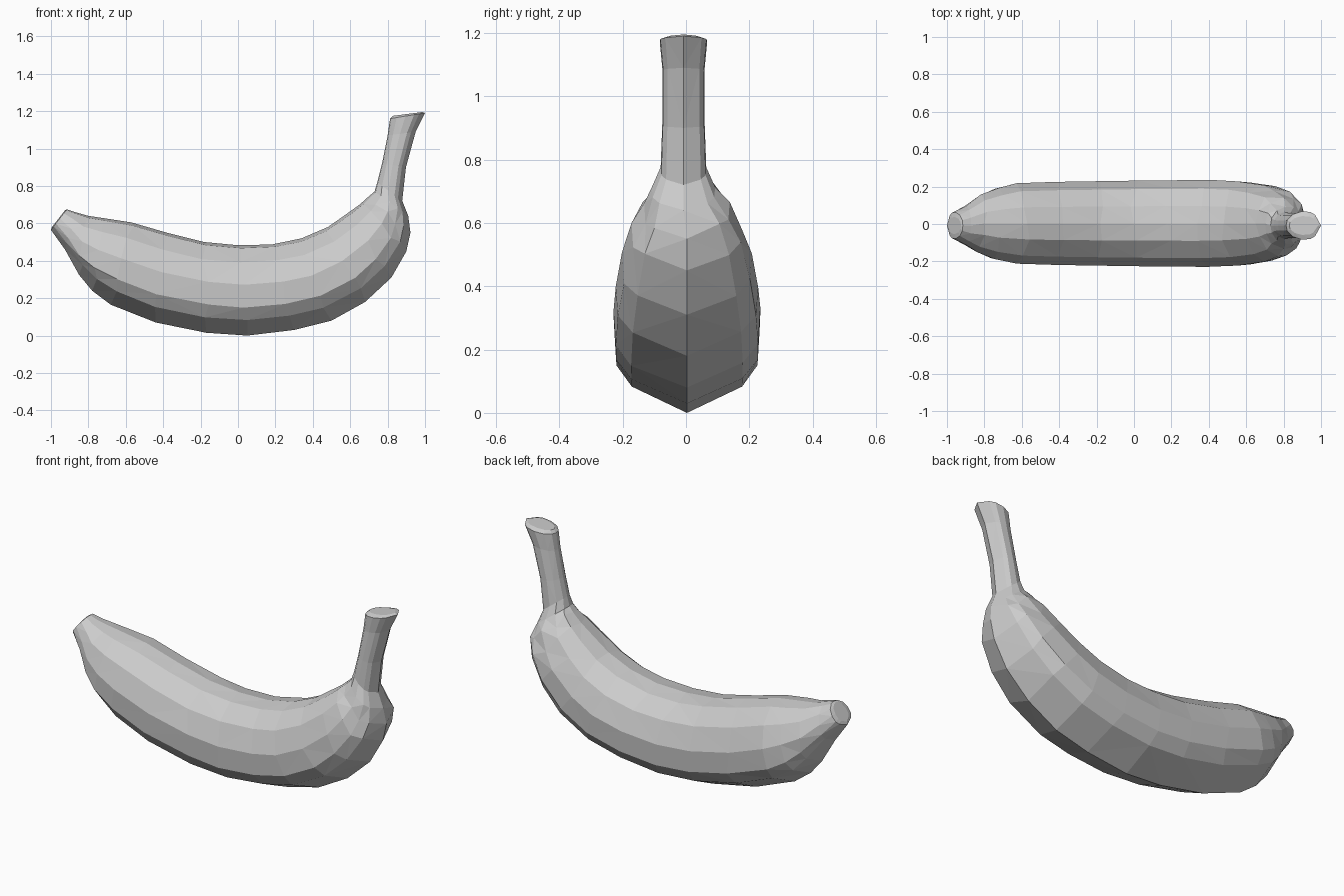
import bpy, bmesh, random
from mathutils import Vector

cube = bpy.data.objects.get("Cube")
if cube:
    bpy.data.objects.remove(cube, do_unlink=True)
random.seed(4)

skin = bpy.data.materials.new("plain_grey")
skin.use_nodes = True
skin.diffuse_color = (0.6, 0.6, 0.6, 1)
skin.node_tree.nodes["Principled BSDF"].inputs["Base Color"].default_value = (0.6, 0.6, 0.6, 1)

# Half cross-section: sideways and inward, from the outer ridge to the inner ridge
HALF = [(0, -1), (.76, -.66), (.97, -.38), (1, .12), (.8, .62), (.4, .93), (0, 1)]
SECTION = HALF + [(-s, h) for s, h in HALF[-2:0:-1]]

# Rings from blossom tip to stalk: inner x, z, outer x, z, half width
RINGS = [
    (-.925, .67, -.995, .58, .045), (-.915, .675, -1, .565, .07),
    (-.87, .66, -.925, .46, .105), (-.8, .64, -.85, .325, .155),
    (-.7, .625, -.78, .24, .19), (-.57, .605, -.68, .165, .215),
    (-.38, .55, -.44, .07, .222), (-.18, .5, -.17, .015, .226),
    (0, .483, .05, 0, .229), (.18, .487, .3, .03, .231),
    (.34, .52, .5, .08, .232), (.48, .58, .68, .18, .225),
    (.58, .65, .82, .31, .205), (.65, .7, .9, .45, .175),
    (.7, .745, .922, .55, .135), (.73, .77, .91, .64, .1),
    (.745, .82, .878, .72, .072), (.77, .92, .898, .9, .067),
    (.8, 1.07, .95, 1.09, .066), (.813, 1.16, 1, 1.19, .075),
    (.83, 1.175, .985, 1.195, .05),
]

bm = bmesh.new()
loops = []
for i, (ix, iz, ox, oz, width) in enumerate(RINGS):
    inner, outer = Vector((ix, 0, iz)), Vector((ox, 0, oz))
    mid, half = (inner + outer) / 2, (inner - outer) / 2
    lean = -.008 if i < 3 or i > 14 else .003
    along = half.cross(Vector((0, 1, 0))).normalized()
    loop = []
    for side, height in SECTION:
        p = mid + half * height + Vector((0, side * width + lean, 0))
        # Small shift along the body for irregular facets
        if side and 2 < i < 15:
            p += along * random.uniform(-.02, .02)
        loop.append(bm.verts.new(p))
    loops.append(loop)

# Skin between neighbouring rings, with closed ends
n = len(SECTION)
for a, b in zip(loops, loops[1:]):
    for k in range(n):
        m = (k + 1) % n
        bm.faces.new((a[k], a[m], b[m], b[k]))
bm.faces.new(loops[0])
bm.faces.new(loops[-1])
bmesh.ops.triangulate(bm, faces=bm.faces[:], quad_method='SHORT_EDGE')
bmesh.ops.recalc_face_normals(bm, faces=bm.faces[:])

mesh = bpy.data.meshes.new("banana")
bm.to_mesh(mesh)
bm.free()
mesh.materials.append(skin)
bpy.context.collection.objects.link(bpy.data.objects.new("banana", mesh))
